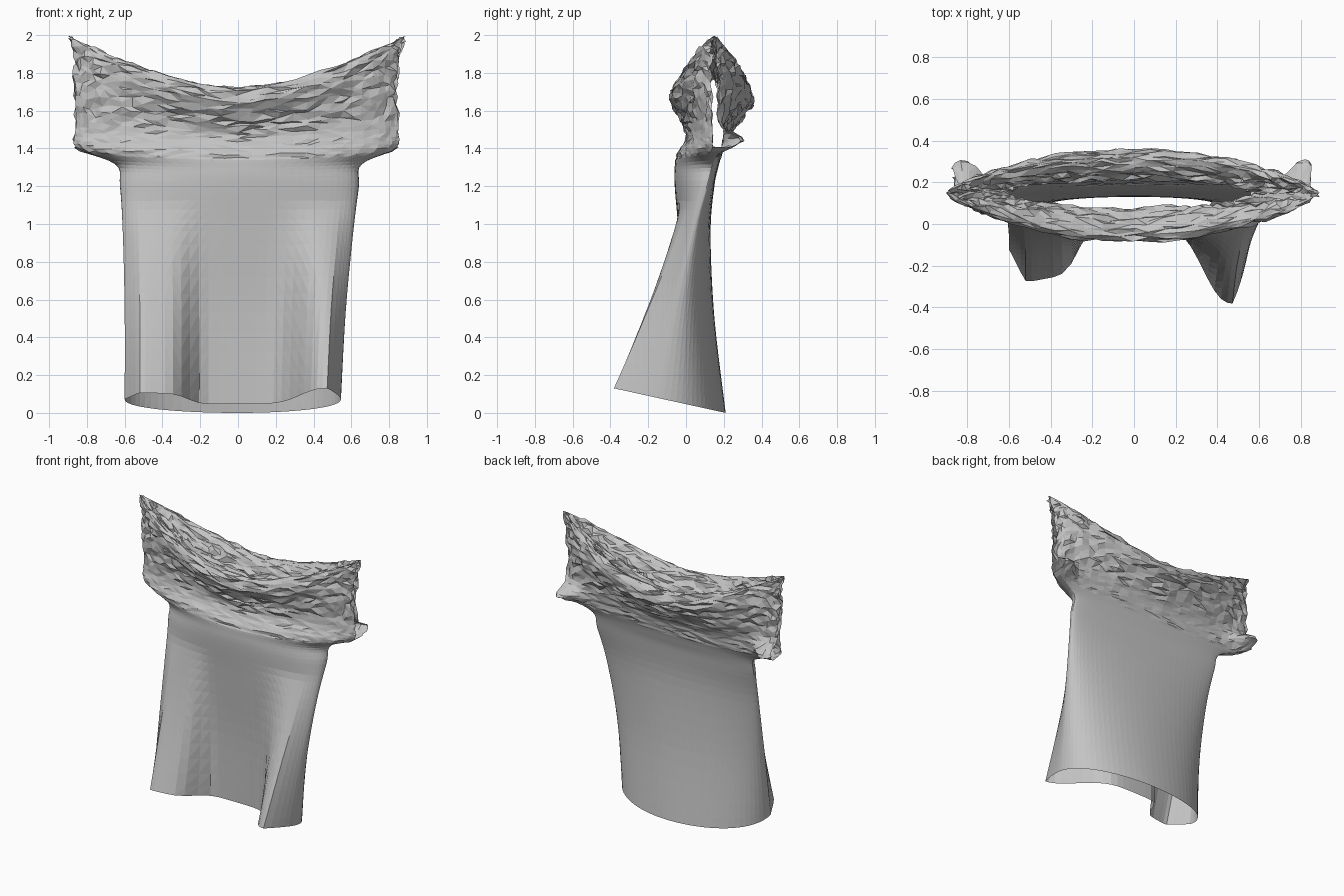
import bpy, bmesh, math, random
from mathutils import Vector

random.seed(4)
cube = bpy.data.objects.get("Cube")
if cube:
    bpy.data.objects.remove(cube, do_unlink=True)

SEGMENTS = 72
STEPS = 5

# Key rings, hem to collar lining:
# right width, left width, mid height, side height, front y, back y, seam y, roundness
RINGS = [
    (.60, .545, 0, 0, .0, .21, -.12, .9),
    (.60, .57, .5, .5, -.01, .15, -.05, .9),
    (.61, .61, .95, .95, -.04, .13, .04, .9),
    (.625, .64, 1.2, 1.2, -.06, .15, .11, .9),
    (.65, .655, 1.3, 1.32, -.06, .17, .14, 1),
    (.87, .85, 1.37, 1.41, -.05, .19, .17, 1.1),
    (.87, .86, 1.46, 1.52, .0, .22, .16, 1.2),
    (.88, .855, 1.55, 1.72, -.02, .29, .15, 1.3),
    (.88, .87, 1.65, 1.9, -.085, .36, .15, 1.6),
    (.90, .89, 1.72, 2.0, -.05, .32, .15, 1.6),
    (.78, .76, 1.69, 1.88, .03, .26, .15, 1.5),
    (.60, .55, 1.6, 1.77, .08, .21, .15, 1),
]
ARMPIT, RIM = 5 * STEPS, 9 * STEPS


def spline(rings, i, t):
    """Smooth blend between ring i and the next one."""
    a, b, c, d = (rings[min(max(k, 0), len(rings) - 1)] for k in range(i - 1, i + 3))
    return [q + .5 * t * (r - p + t * (2 * p - 5 * q + 4 * r - s + t * (3 * (q - r) + s - p)))
            for p, q, r, s in zip(a, b, c, d)]


def ring_point(ring, angle, row):
    right, left, z_mid, z_side, front, back, seam, roundness = ring
    c, s = math.cos(angle), math.sin(angle)
    x = c * (left if c > 0 else right)
    z = z_mid + (z_side - z_mid) * abs(c) ** 1.6
    y = seam + ((back if s > 0 else front) - seam) * abs(s) ** roundness

    # Two deep drapes that swell toward the front hem
    if s < 0 and z < 1.1:
        drape = .23 * math.exp(-((x + .43) / .18) ** 4)
        drape += .33 * math.exp(-abs((x - .45) / .16) ** 2.2)
        y -= drape * (1 - z / 1.1) * min(1, 2 * abs(s))

    # Hem tilts up at the front
    if z < 1.3:
        z += (.05 - .22 * y) * (1 - z / 1.3)

    # Sleeve cuffs bunch backward under the arm
    if s > -.1 and ARMPIT - 3 <= row < RIM:
        y += .13 * math.exp(-((z - 1.45) / .05) ** 2 - ((abs(x) - .82) / .1) ** 2)

    # Crumpled cloth around the collar and sleeves
    p = Vector((x, y, z))
    if row > ARMPIT - 2 and row != RIM:
        amount = .012 if row > ARMPIT + 6 else .005
        p += Vector([random.uniform(-amount, amount) for _ in range(3)])
    return p


# Cloth colour
cloth = bpy.data.materials.new("grey_cloth")
cloth.use_nodes = True
grey = (.55, .55, .55, 1)
cloth.diffuse_color = grey
cloth.node_tree.nodes["Principled BSDF"].inputs["Base Color"].default_value = grey

# Shirt: one lofted sheet, open at hem, sleeves and neck
bm = bmesh.new()
rows = []
for row in range((len(RINGS) - 1) * STEPS + 1):
    i = min(row // STEPS, len(RINGS) - 2)
    ring = spline(RINGS, i, row / STEPS - i)
    rows.append([bm.verts.new(ring_point(ring, math.tau * k / SEGMENTS, row))
                 for k in range(SEGMENTS)])

for row, (low, high) in enumerate(zip(rows, rows[1:])):
    for k in range(SEGMENTS):
        from_side = min((k + .5) % (SEGMENTS / 2), SEGMENTS / 2 - (k + .5) % (SEGMENTS / 2))
        if ARMPIT <= row < RIM and from_side < 2:
            continue  # sleeve opening
        n = (k + 1) % SEGMENTS
        bm.faces.new((low[k], low[n], high[n], high[k]))

bmesh.ops.triangulate(bm, faces=bm.faces[:])
loose = [v for v in bm.verts if not v.link_faces]
bmesh.ops.delete(bm, geom=loose, context='VERTS')

# Settle on the ground
lowest = min(v.co.z for v in bm.verts)
for v in bm.verts:
    v.co.z -= lowest

mesh = bpy.data.meshes.new("draped_shirt")
bm.to_mesh(mesh)
bm.free()
mesh.materials.append(cloth)
shirt = bpy.data.objects.new("draped_shirt", mesh)
bpy.context.collection.objects.link(shirt)
